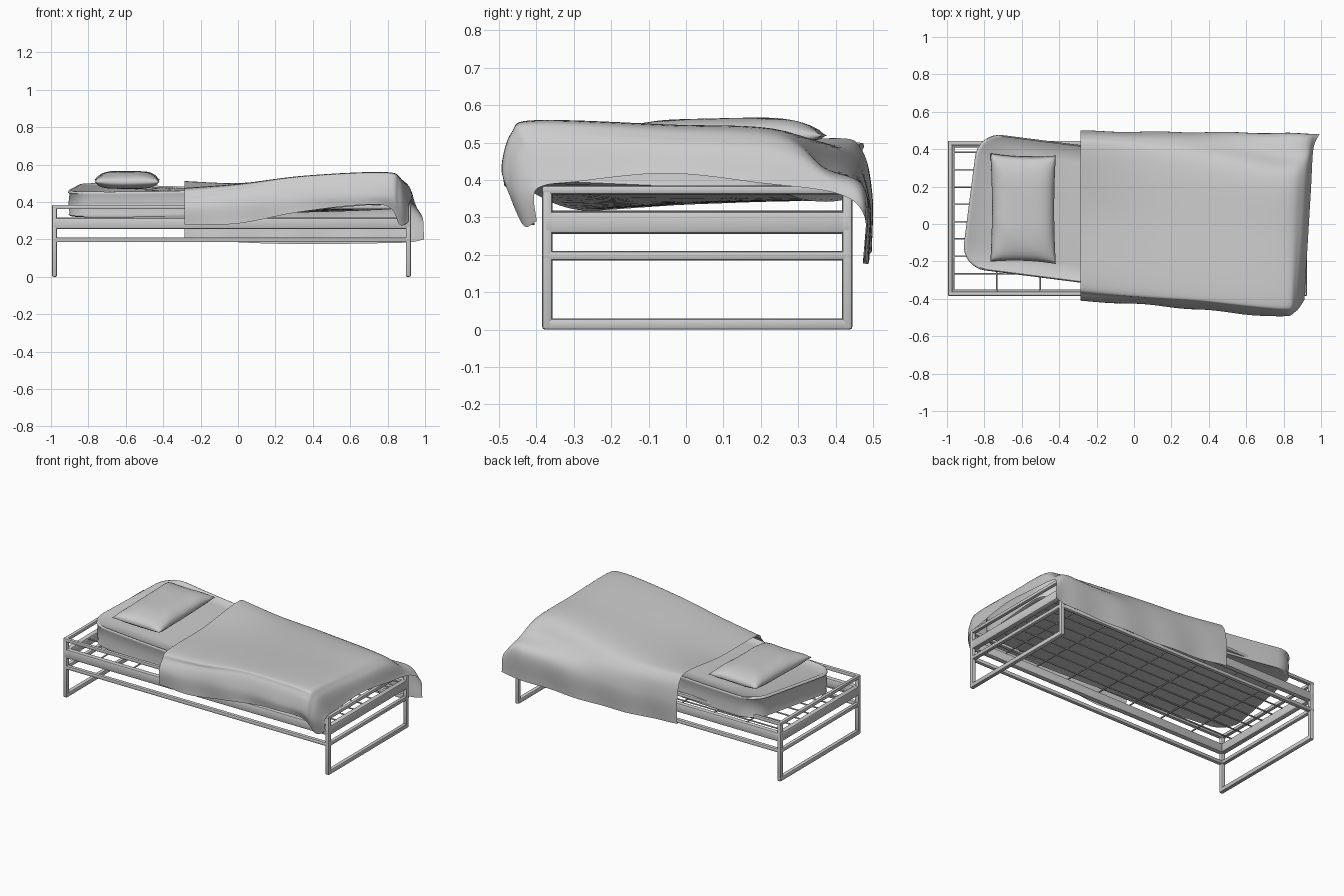
import bpy, bmesh, math
from mathutils import Vector

if "Cube" in bpy.data.objects:
    bpy.data.objects.remove(bpy.data.objects["Cube"])

X0, X1, Y0, Y1 = -0.995, 0.925, -0.385, 0.445   # outer limits of the frame


def make(name, verts, faces, angle=40):
    me = bpy.data.meshes.new(name)
    me.from_pydata(verts, [], faces)
    bm = bmesh.new()
    bm.from_mesh(me)
    bmesh.ops.recalc_face_normals(bm, faces=bm.faces)
    bm.to_mesh(me)
    bm.free()
    ob = bpy.data.objects.new(name, me)
    bpy.context.collection.objects.link(ob)
    bpy.context.view_layer.objects.active = ob
    ob.select_set(True)
    bpy.ops.object.shade_smooth_by_angle(angle=math.radians(angle))
    ob.select_set(False)
    return ob


def bar(name, lo, hi, bevel=0.3):
    """Rounded tube filling the box lo..hi."""
    bm = bmesh.new()
    bmesh.ops.create_cube(bm, size=1)
    for v in bm.verts:
        v.co = Vector([l + (h - l) * (c + 0.5) for l, h, c in zip(lo, hi, v.co)])
    w = min(h - l for l, h in zip(lo, hi)) * bevel
    bmesh.ops.bevel(bm, geom=bm.edges[:], offset=w, segments=2, profile=0.5, affect='EDGES')
    bm.verts.index_update()
    v = [x.co.copy() for x in bm.verts]
    f = [[x.index for x in p.verts] for p in bm.faces]
    bm.free()
    return make(name, v, f)


def ring(name, z0, z1, w):
    """Rectangular rail loop around the frame."""
    for tag, y in (("front", Y0), ("back", Y1 - w)):
        bar(f"{name}_{tag}", (X0, y, z0), (X1, y + w, z1))
    for tag, x in (("head", X0), ("foot", X1 - w)):
        bar(f"{name}_{tag}", (x, Y0, z0), (x + w, Y1, z1))


# Frame rails
ring("top_rail", 0.362, 0.385, 0.024)
ring("side_rail", 0.256, 0.316, 0.036)
ring("lower_rail", 0.185, 0.21, 0.026)

# Legs and floor bars
T = 0.028
for tag, x in (("head", X0), ("foot", X1 - T)):
    for side, y in (("front", Y0), ("back", Y1 - T)):
        bar(f"{tag}_{side}_leg", (x, y, 0), (x + T, y + T, 0.375))
    bar(f"{tag}_floor_bar", (x, Y0, 0), (x + T, Y1, 0.03))

# Wire base
W = 0.004
for i in range(8):
    y = Y0 + 0.12 + i * 0.0925
    bar("long_wire", (X0 + 0.02, y - W, 0.305), (X1 - 0.02, y + W, 0.313))
for i in range(7):
    x = -0.735 + i * 0.235
    bar("cross_wire", (x - W, Y0 + 0.02, 0.31), (x + W, Y1 - 0.02, 0.318))

# Mattress: rounded outline, stacked rings with piping, then twisted and turned
HL, HW, R = 0.87, 0.363, 0.13
outline = []
for sx, sy, a0 in ((1, 1, 0), (-1, 1, 90), (-1, -1, 180), (1, -1, 270)):
    for k in range(9):
        a = math.radians(a0 + k * 90 / 8)
        outline.append((sx * (HL - R) + R * math.cos(a), sy * (HW - R) + R * math.sin(a)))
dense = []
for i, p in enumerate(outline):
    q = outline[(i + 1) % len(outline)]
    n = max(1, int(math.dist(p, q) / 0.12))
    dense += [(p[0] + (q[0] - p[0]) * k / n, p[1] + (q[1] - p[1]) * k / n) for k in range(n)]
rings = [(0.05, 0), (0.4, 0), (0.75, 0), (0.97, 0), (0.99, -0.003), (1, 0.003), (0.995, 0.012),
         (1.002, 0.06), (0.995, 0.115), (1.005, 0.122), (1, 0.132), (0.988, 0.134),
         (0.975, 0.127), (0.75, 0.13), (0.4, 0.13), (0.05, 0.13)]
ca, sa = math.cos(math.radians(-7.3)), math.sin(math.radians(-7.3))


def place(lx, ly, h):
    u, v = lx / HL, ly / HW
    z = 0.365 + 0.018 * u + 0.005 * v - 0.02 * u * v - 0.025 * (1 - u * u) + h
    return (-0.012 + lx * ca - ly * sa, 0.019 + lx * sa + ly * ca, z)


N = len(dense)
mv = [place(x * s, y * s, h) for s, h in rings for x, y in dense]
mf = [(r * N + i, r * N + (i + 1) % N, (r + 1) * N + (i + 1) % N, (r + 1) * N + i)
      for r in range(len(rings) - 1) for i in range(N)]
mf += [tuple(range(N)), tuple(range((len(rings) - 1) * N, len(rings) * N))]
make("mattress", mv, mf, 60)


def grid_faces(nu, nv, off=0):
    return [(off + i * nv + j, off + i * nv + j + 1, off + (i + 1) * nv + j + 1, off + (i + 1) * nv + j)
            for i in range(nu - 1) for j in range(nv - 1)]


# Pillow: two puffed sheets joined on a pinched seam
G = 33
pv = []
for side in (1, -1):
    for i in range(G):
        for j in range(G):
            u, v = i / (G - 1) * 2 - 1, j / (G - 1) * 2 - 1
            puff = ((1 - u ** 4) * (1 - v ** 4)) ** 0.6
            crease = 0.006 * math.sin(5 * u + 7 * v) * abs(u * v) * puff
            x = -0.593 + 0.175 * u * (1 - 0.05 * (1 - v * v))
            y = 0.082 + 0.29 * v * (1 - 0.04 * (1 - u * u)) - 0.006 * u
            z = 0.508 + 0.006 * v + (0.057 if side > 0 else -0.036) * puff + crease
            z += 0.006 * u * u * v * v
            pv.append((x, y, z))
pil = make("pillow", pv, grid_faces(G, G) + grid_faces(G, G, G * G), 80)
bm = bmesh.new()
bm.from_mesh(pil.data)
bmesh.ops.remove_doubles(bm, verts=bm.verts, dist=1e-5)
bmesh.ops.recalc_face_normals(bm, faces=bm.faces)
bm.to_mesh(pil.data)
bm.free()


# Blanket: cross sections (y, z) from head edge to foot hem, blended smoothly
def spline(pts, n):
    p = [pts[0] * 2 - pts[1]] + pts + [pts[-1] * 2 - pts[-2]]
    out = []
    for i in range(1, len(p) - 2):
        a, b, c, d = p[i - 1:i + 3]
        for k in range(n):
            t = k / n
            out.append(0.5 * (2 * b + (c - a) * t + (2 * a - 5 * b + 4 * c - d) * t * t
                              + (3 * b - a - 3 * c + d) * t ** 3))
    return out + [pts[-1]]


sections = [
    (-0.285, 0, [(-.41, .28), (-.41, .37), (-.375, .43), (-.31, .472), (.05, .478), (.39, .512), (.47, .48), (.497, .36), (.492, .21)]),
    (0.0, 0, [(-.425, .285), (-.425, .39), (-.395, .46), (-.34, .495), (.02, .495), (.35, .5), (.455, .46), (.492, .34), (.485, .185)]),
    (0.35, 0, [(-.455, .35), (-.455, .43), (-.42, .515), (-.36, .54), (-.02, .53), (.31, .515), (.43, .45), (.488, .34), (.485, .175)]),
    (0.77, 0, [(-.485, .385), (-.495, .44), (-.465, .53), (-.40, .56), (-.05, .548), (.25, .532), (.37, .44), (.48, .37), (.475, .18)]),
    (0.89, .06, [(-.44, .28), (-.47, .39), (-.45, .49), (-.38, .525), (-.05, .51), (.25, .49), (.38, .42), (.475, .37), (.475, .185)]),
    (0.935, .06, [(-.40, .29), (-.405, .36), (-.38, .385), (-.3, .395), (-.05, .418), (.2, .392), (.4, .365), (.475, .31), (.485, .20)]),
]
rows = []
for x, skew, sec in sections:
    pts = [Vector((x + skew * y, y, z)) for y, z in sec]
    if x > 0.93:                       # trailing back corner
        pts[-2].x += 0.025
        pts[-1].x += 0.03
    rows.append(spline(pts, 8))
cols = [spline([r[j] for r in rows], 10) for j in range(len(rows[0]))]
nu, nv = len(cols), len(cols[0])
bv = []
for j, col in enumerate(cols):
    edge = abs(j / (nu - 1) * 2 - 1) ** 3
    for i, p in enumerate(col):
        ripple = 0.005 * edge * math.sin(p.x * 17 + j * 0.1)
        bv.append((p.x, p.y + ripple, p.z))
make("blanket", bv, grid_faces(nu, nv), 80)
